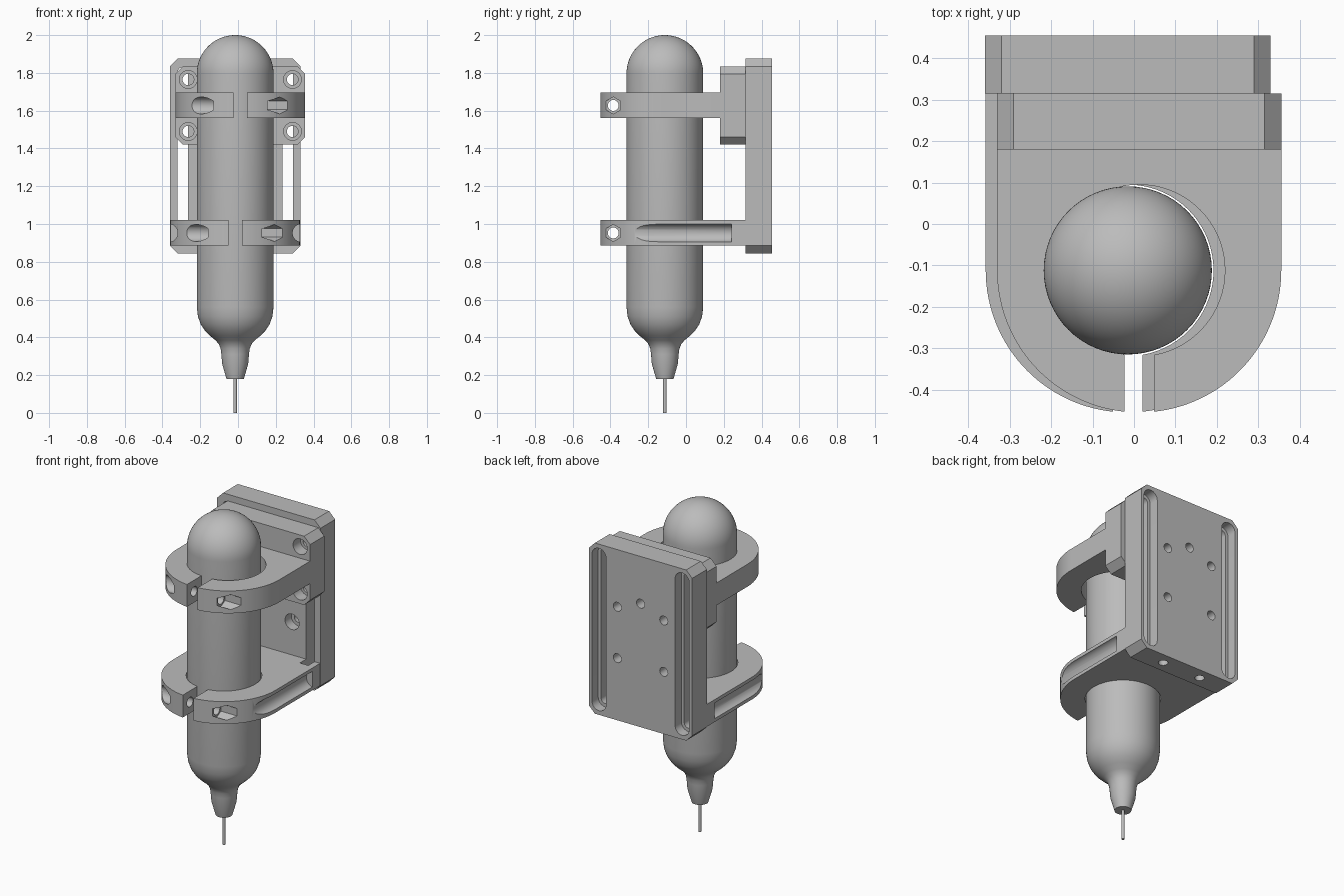
import bpy, bmesh, math
from mathutils import Matrix, Vector

cube = bpy.data.objects.get("Cube")
if cube:
    bpy.data.objects.remove(cube)

grey = bpy.data.materials.new("mid grey")
grey.use_nodes = True
grey.diffuse_color = (0.5, 0.5, 0.5, 1)
grey.node_tree.nodes["Principled BSDF"].inputs["Base Color"].default_value = (0.5, 0.5, 0.5, 1)

CX, CY, R = -0.015, -0.112, 0.203      # body axis and radius
UX = 0.0125                            # upper bracket centre
OUT, BORE = 0.343, 0.207               # clamp outer and bore radius
FRONT, BACK = 0.315, 0.455             # plate faces


def add(name, bm):
    bmesh.ops.recalc_face_normals(bm, faces=bm.faces)
    mesh = bpy.data.meshes.new(name)
    bm.to_mesh(mesh)
    bm.free()
    mesh.materials.append(grey)
    ob = bpy.data.objects.new(name, mesh)
    bpy.context.collection.objects.link(ob)
    return ob


def prism(name, outline, axis, lo, hi):
    """Extrude a 2D outline: (x, y) along Z, (x, z) along Y, (y, z) along X."""
    place = {"X": lambda a, b: (lo, a, b), "Y": lambda a, b: (a, lo, b),
             "Z": lambda a, b: (a, b, lo)}[axis]
    bm = bmesh.new()
    face = bm.faces.new([bm.verts.new(place(a, b)) for a, b in outline])
    ext = bmesh.ops.extrude_face_region(bm, geom=[face])
    verts = [v for v in ext["geom"] if isinstance(v, bmesh.types.BMVert)]
    step = Vector([(hi - lo) * (axis == a) for a in "XYZ"])
    bmesh.ops.translate(bm, verts=verts, vec=step)
    return add(name, bm)


def arc(a, b, r, start=0, end=360, n=40):
    full = end - start == 360
    count = n if full else n + 1
    angles = [math.radians(start + (end - start) * i / n) for i in range(count)]
    return [(a + r * math.cos(t), b + r * math.sin(t)) for t in angles]


def rect(a0, a1, b0, b1):
    return [(a0, b0), (a1, b0), (a1, b1), (a0, b1)]


def chamfered(a0, a1, b0, b1, c=0.04):
    return [(a0 + c, b0), (a1 - c, b0), (a1, b0 + c), (a1, b1 - c),
            (a1 - c, b1), (a0 + c, b1), (a0, b1 - c), (a0, b0 + c)]


def stadium(x, z0, z1, r):
    return arc(x, z1 - r, r, 0, 180, 16) + arc(x, z0 + r, r, 180, 360, 16)


def combine(ob, other, operation="DIFFERENCE"):
    mod = ob.modifiers.new("bool", "BOOLEAN")
    mod.operation, mod.solver, mod.object = operation, "EXACT", other
    bpy.context.view_layer.objects.active = ob
    bpy.ops.object.modifier_apply(modifier=mod.name)
    bpy.data.objects.remove(other)


def cut(ob, outline, axis, lo, hi):
    combine(ob, prism("cutter", outline, axis, lo, hi))


def smooth(ob, angle=30):
    bpy.ops.object.select_all(action="DESELECT")
    ob.select_set(True)
    bpy.context.view_layer.objects.active = ob
    bpy.ops.object.shade_smooth_by_angle(angle=math.radians(angle))


def clamp(name, cx, z0, z1, back):
    """Rounded arm reaching back to the mounting face."""
    outline = arc(cx, CY, OUT, 180, 360, 64) + [(cx + OUT, back), (cx - OUT, back)]
    return prism(name, outline, "Z", z0, z1)


def clamp_cuts(ob, cx, z0, z1):
    """Bore, front split, and clamping bolt hole with head and nut pockets."""
    zc, yb = (z0 + z1) / 2, -0.385
    cut(ob, arc(cx, CY, BORE, n=72), "Z", z0 - 0.05, z1 + 0.05)
    cut(ob, rect(cx - 0.036, cx + 0.036, -0.6, CY), "Z", z0 - 0.05, z1 + 0.05)
    cut(ob, arc(yb, zc, 0.029, n=24), "X", cx - 0.5, cx + 0.5)
    cut(ob, arc(yb, zc, 0.045, n=32), "X", cx - 0.5, cx - 0.143)
    cut(ob, arc(yb, zc, 0.045, 90, 450, 6), "X", cx + 0.143, cx + 0.5)


# Cylindrical tool body with domed top and tapered nose
nose = [(0.046, 0.18), (0.069, 0.26), (0.073, 0.31), (0.077, 0.34), (0.087, 0.365),
        (0.105, 0.385), (0.133, 0.408), (0.16, 0.435), (0.182, 0.468), (0.197, 0.51)]
profile = [(0, 0), (0.009, 0), (0.009, 0.18)] + nose + [(R, 0.56)]
profile += arc(0, 2 - R, R, 0, 90, 20)[:-1] + [(0, 2)]
bm = bmesh.new()
pts = [bm.verts.new((CX + r, CY, z)) for r, z in profile]
edges = [bm.edges.new(pair) for pair in zip(pts, pts[1:])]
bmesh.ops.spin(bm, geom=pts + edges, cent=(CX, CY, 0), axis=(0, 0, 1),
               angle=math.tau, steps=64)
bmesh.ops.remove_doubles(bm, verts=bm.verts, dist=0.0002)
smooth(add("tool_body", bm), 35)

# Back plate with lower clamp
z0, z1 = 0.885, 1.02
plate = prism("back_plate_with_lower_clamp",
              chamfered(CX - 0.345, CX + 0.345, 0.845, 1.875), "Y", FRONT, BACK)
combine(plate, clamp("arm", CX, z0, z1, FRONT + 0.05), "UNION")
clamp_cuts(plate, CX, z0, z1)
for side in (-1, 1):
    # Stepped slots, side channels and vertical holes underneath
    slot = CX + side * 0.2775
    cut(plate, stadium(slot, 0.87, 1.85, 0.047), "Y", BACK - 0.06, BACK + 0.1)
    cut(plate, stadium(slot, 0.89, 1.83, 0.028), "Y", FRONT - 0.06, BACK + 0.1)
    cut(plate, arc(CX + side * 0.352, (z0 + z1) / 2, 0.048), "Y", -0.6, 0.24)
    cut(plate, arc(CX + side * 0.13, 0.385, 0.027, n=24), "Z", 0.7, 1.05)
# Mounting holes, counterbored from the front
for dx, z in ((-0.155, 1.53), (0.155, 1.53), (-0.155, 1.22), (0.155, 1.22), (0, 1.59)):
    cut(plate, arc(CX + dx, z, 0.027, n=24), "Y", FRONT - 0.1, BACK + 0.1)
    cut(plate, arc(CX + dx, z, 0.047, n=32), "Y", FRONT - 0.1, FRONT + 0.06)
smooth(plate)

# Sliding block with upper clamp
z0, z1 = 1.56, 1.695
block = prism("sliding_block_with_upper_clamp",
              chamfered(UX - OUT, UX + OUT, 1.42, 1.835), "Y", 0.18, FRONT)
combine(block, clamp("arm", UX, z0, z1, 0.23), "UNION")
clamp_cuts(block, UX, z0, z1)
for dx in (-0.276, 0.276):
    for z in (1.49, 1.765):
        cut(block, arc(UX + dx, z, 0.03, n=24), "Y", 0.1, 0.4)
        cut(block, arc(UX + dx, z, 0.047, n=32), "Y", 0.1, 0.25)
smooth(block)
